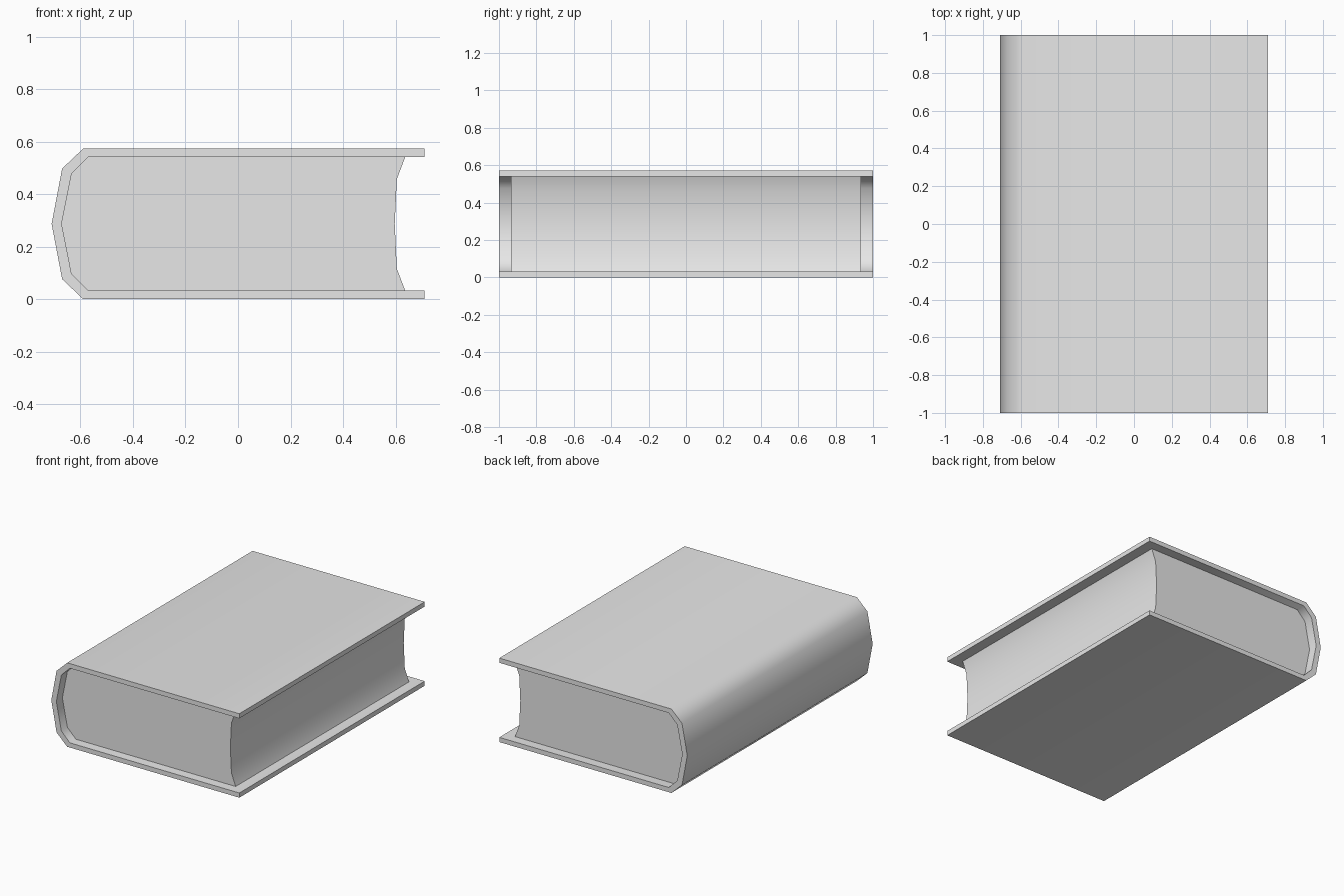
import bpy, bmesh, math

cube = bpy.data.objects.get("Cube")
if cube:
    bpy.data.objects.remove(cube)

HEIGHT = 0.573
MID = HEIGHT / 2

grey = bpy.data.materials.new("plain grey")
grey.use_nodes = True
grey.diffuse_color = (0.8, 0.8, 0.8, 1)
grey.node_tree.nodes["Principled BSDF"].inputs["Base Color"].default_value = (0.8, 0.8, 0.8, 1)


def mirrored(upper):
    """Complete a profile whose last point lies on the middle height."""
    return upper + [(x, HEIGHT - z) for x, z in reversed(upper[:-1])]


def ribbon_solid(name, outer, inner, half_length):
    """Solid along y whose section is the band between two matching profiles."""
    bm = bmesh.new()
    ends = []
    for y in (-half_length, half_length):
        ends.append([[bm.verts.new((x, y, z)) for x, z in line] for line in (outer, inner)])
        a, b = ends[-1]
        for i in range(len(a) - 1):
            bm.faces.new((a[i], a[i + 1], b[i + 1], b[i]))
    front, back = (a + b[::-1] for a, b in ends)
    for i in range(len(front)):
        j = (i + 1) % len(front)
        bm.faces.new((front[i], front[j], back[j], back[i]))
    bmesh.ops.recalc_face_normals(bm, faces=bm.faces)
    mesh = bpy.data.meshes.new(name)
    bm.to_mesh(mesh)
    bm.free()
    mesh.materials.append(grey)
    mesh.shade_smooth()
    mesh.set_sharp_from_angle(angle=math.radians(50))
    obj = bpy.data.objects.new(name, mesh)
    bpy.context.collection.objects.link(obj)
    return obj


# Cover: two boards joined by a faceted round spine
cover_outer = mirrored([(0.71, HEIGHT), (-0.59, HEIGHT), (-0.67, 0.497), (-0.71, MID)])
cover_inner = mirrored([(0.71, 0.541), (-0.57, 0.541), (-0.634, 0.477), (-0.672, MID)])
ribbon_solid("cover", cover_outer, cover_inner, 1.0)

# Pages: block filling the cover, with a hollow fore edge
page_spine = mirrored([(-0.57, 0.541), (-0.634, 0.477), (-0.672, MID)])
page_fore_edge = mirrored([(0.637, 0.541), (0.605, 0.457), (0.597, MID)])
ribbon_solid("pages", page_spine, page_fore_edge, 0.935)
